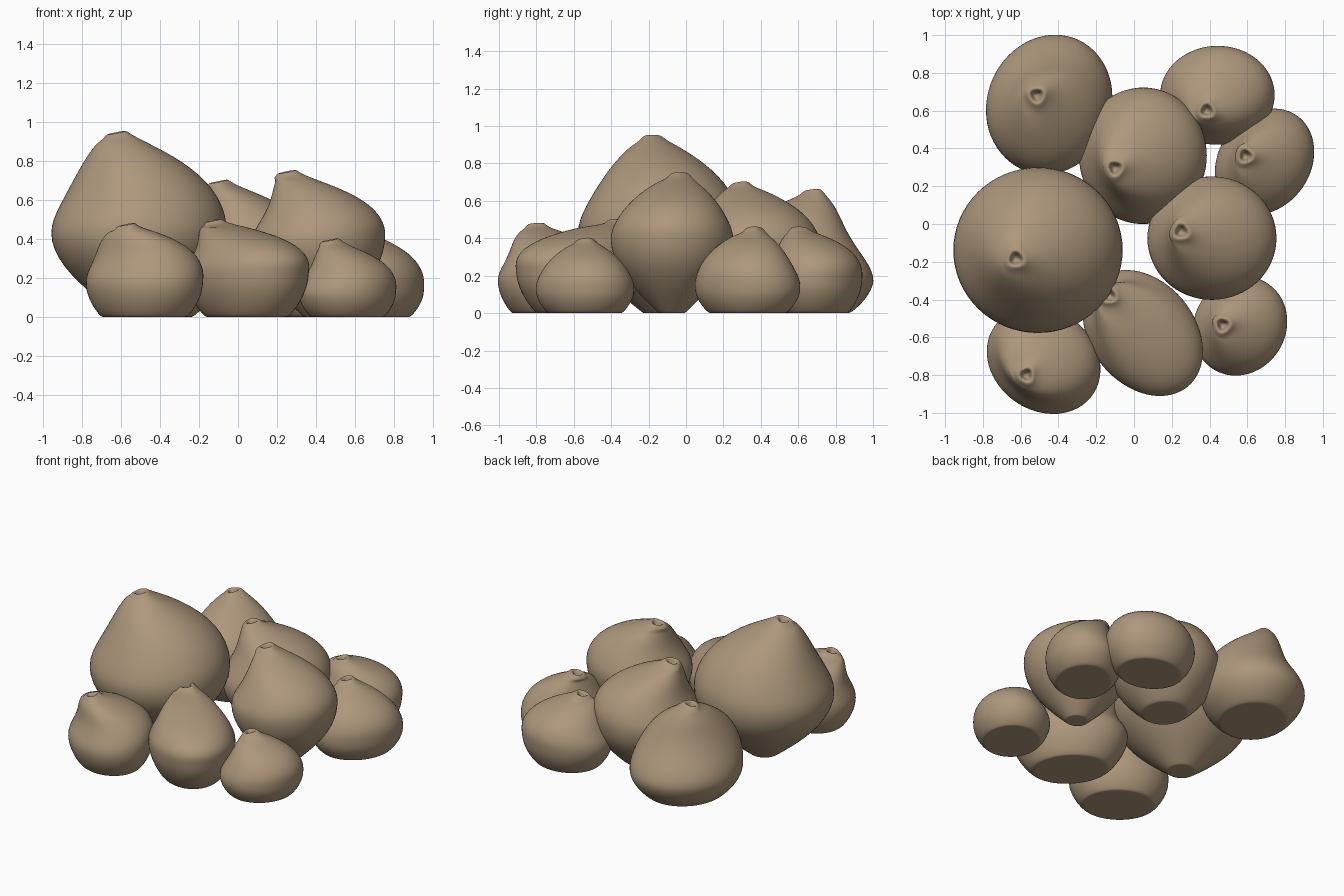
import bpy, bmesh, math

if "Cube" in bpy.data.objects:
    bpy.data.objects.remove(bpy.data.objects["Cube"])

mat = bpy.data.materials.new("warm_tan_clay")
mat.diffuse_color = (0.42, 0.31, 0.20, 1)
mat.use_nodes = True
mat.node_tree.nodes["Principled BSDF"].inputs["Base Color"].default_value = mat.diffuse_color

SEG = 32
# upper wall: height fraction, conical radius, rounded radius
UPPER = [(0, 1, 1), (.14, .965, 1.0), (.28, .885, .965), (.45, .745, .905), (.6, .585, .82),
         (.72, .44, .71), (.82, .31, .57), (.9, .215, .41)]


def pod(name, centre, axes, angle, widest, height, tip, base, roundness, bulge):
    """Leaning bulb with a flat base, bulging shoulders and a small puckered mouth."""
    cx, cy = centre
    ax, ay = axes
    rot = math.radians(angle)
    bm = bmesh.new()
    rings = []

    def ring(x, y, z, rx, ry, lobes=0.0, tilt=0.0):
        vs = []
        for i in range(SEG):
            a = 2 * math.pi * i / SEG
            k = 1 + lobes * math.sin(3 * a + cx * 7)
            u, v = rx * k * math.cos(a), ry * k * math.sin(a)
            px = u * math.cos(rot) - v * math.sin(rot)
            py = u * math.sin(rot) + v * math.cos(rot)
            vs.append(bm.verts.new((x + px, y + py, z + tilt * (px + 0.3 * py))))
        rings.append(vs)

    # flat base with support rings
    for f in (.6, .95, 1):
        ring(cx, cy, 0, ax * base * f, ay * base * f)
    # belly up to the widest point
    for u in (.06, .2, .4, .6, .8):
        r = base + (1 - base) * math.sin(math.pi / 2 * u) ** (1.1 - .45 * base)
        ring(cx, cy, widest * u, ax * r, ay * r)
    # shoulders leaning towards the tip
    for t, cone, rnd in UPPER:
        r = cone + (rnd - cone) * roundness
        s, b = t ** 2.7, math.sin(math.pi * t) ** 1.5
        ring(cx + (tip[0] - cx) * s + bulge[0] * b, cy + (tip[1] - cy) * s + bulge[1] * b,
             widest + (height - .01 - widest) * t, ax * r, ay * r, .03 * t ** 4)
    # puckered lip and open mouth
    m = .85 + .25 * height
    for r, dz in ((.066, -.028), (.05, -.008), (.037, -.003), (.027, -.016), (.02, -.04), (.01, -.055)):
        ring(tip[0], tip[1], height + dz, r * m, r * m, .08, .2)

    for a, b in zip(rings, rings[1:]):
        for i in range(SEG):
            j = (i + 1) % SEG
            bm.faces.new((a[i], a[j], b[j], b[i]))
    bm.faces.new(rings[0][::-1])
    bm.faces.new(rings[-1])
    for f in bm.faces:
        f.smooth = True
    me = bpy.data.meshes.new(name)
    bm.to_mesh(me)
    bm.free()
    me.materials.append(mat)
    ob = bpy.data.objects.new(name, me)
    bpy.context.collection.objects.link(ob)
    sub = ob.modifiers.new("smooth", "SUBSURF")
    sub.levels = sub.render_levels = 1


# name, centre, half axes, angle, widest height, height, tip, base fraction, roundness, bulge
pod("largest_pod", (-.51, -.14), (.455, .445), 0, .43, .95, (-.625, -.185), .2, .42, (.025, .02))
pod("back_left_pod", (-.45, .64), (.375, .33), 65, .19, .66, (-.515, .68), .64, .5, (.02, -.065))
pod("centre_pod", (.045, .36), (.342, .366), 0, .32, .70, (-.10, .295), .42, .5, (.03, .02))
pod("tall_right_pod", (.41, -.075), (.346, .332), 0, .39, .75, (.25, -.04), .21, .42, (.035, 0))
pod("back_right_pod", (.44, .68), (.306, .264), 0, .18, .46, (.385, .60), .7, .65, (.02, .02))
pod("right_pod", (.69, .33), (.302, .245), 55, .14, .46, (.59, .36), .72, .5, (.025, -.01))
pod("front_left_pod", (-.48, -.725), (.32, .265), -35, .18, .48, (-.57, -.80), .72, .8, (.02, .03))
pod("front_middle_pod", (.045, -.575), (.372, .278), -50, .23, .50, (-.13, -.38), .66, .65, (.03, -.03))
pod("front_right_pod", (.56, -.54), (.272, .245), 60, .13, .40, (.47, -.535), .74, .5, (.025, 0))
